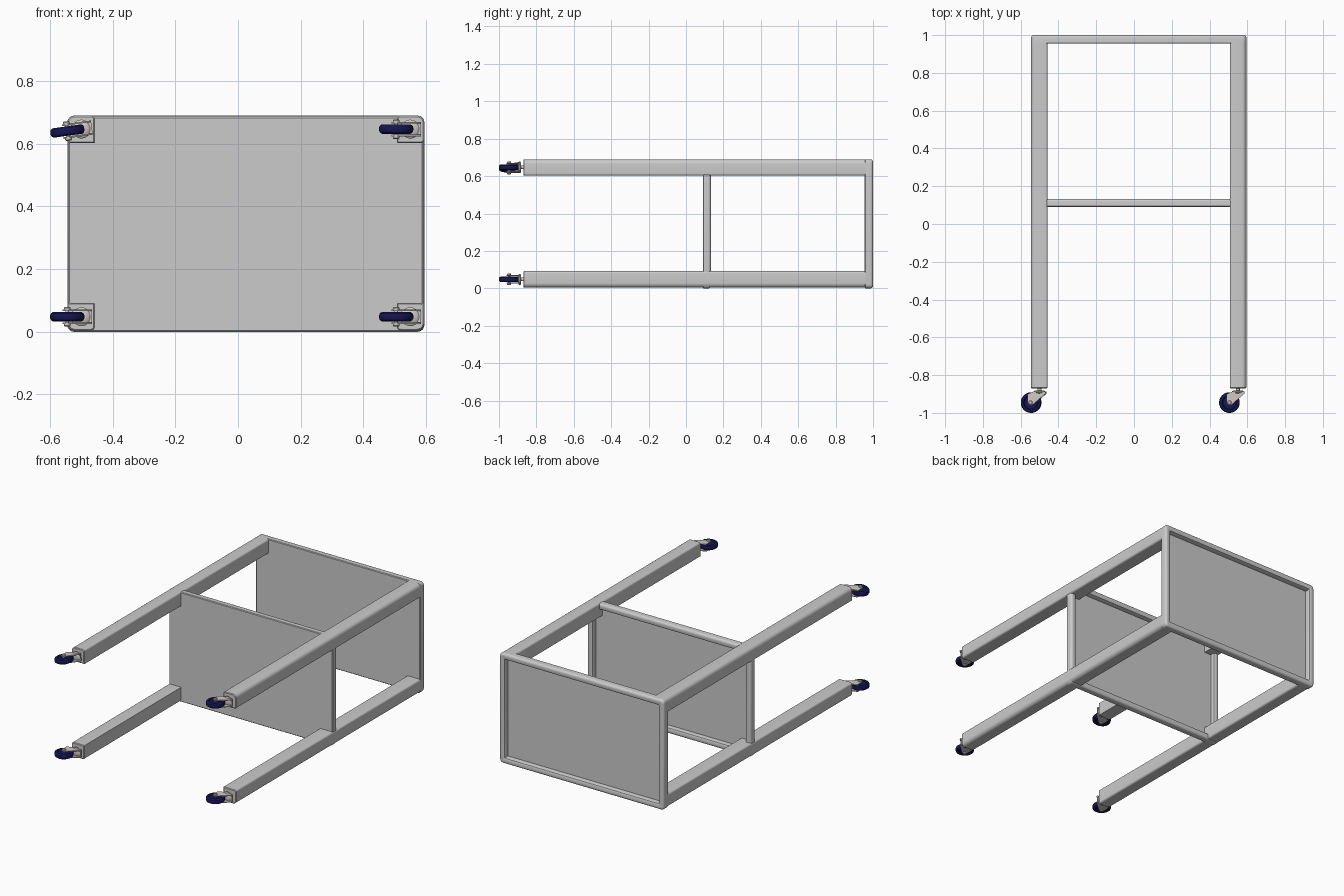
import bpy, bmesh, math
from mathutils import Matrix, Vector

if "Cube" in bpy.data.objects:
    bpy.data.objects.remove(bpy.data.objects["Cube"])

X0, X1, Z0, Z1 = -0.545, 0.595, 0.0, 0.69


def material(name, rgb):
    m = bpy.data.materials.new(name)
    m.diffuse_color = (*rgb, 1)
    m.use_nodes = True
    m.node_tree.nodes["Principled BSDF"].inputs["Base Color"].default_value = m.diffuse_color
    return m


tyre_mat = material("navy_rubber", (0.008, 0.008, 0.09))
metal_mat = material("warm_metal", (0.62, 0.59, 0.55))


def rounded_rect(x0, x1, z0, z1, radii, n=6):
    """Outline in x,z; radii run lower-left, lower-right, upper-right, upper-left."""
    pts = []
    for i, (cx, cz, sx, sz) in enumerate([(x0, z0, 1, 1), (x1, z0, -1, 1),
                                          (x1, z1, -1, -1), (x0, z1, 1, -1)]):
        r = radii[i]
        for k in range(n + 1):
            a = math.pi * (1 + i / 2 + k / n / 2)
            pts.append((cx + sx * r + r * math.cos(a), cz + sz * r + r * math.sin(a)))
    return pts


def skin(bm, loops, cap=True):
    rings = [[bm.verts.new(p) for p in loop] for loop in loops]
    for a, b in zip(rings, rings[1:]):
        for i in range(len(a)):
            j = (i + 1) % len(a)
            bm.faces.new((a[i], a[j], b[j], b[i]))
    if cap:
        bm.faces.new(rings[0])
        bm.faces.new(rings[-1])


def to_mesh(bm, name, mat=None):
    bmesh.ops.recalc_face_normals(bm, faces=bm.faces)
    me = bpy.data.meshes.new(name)
    bm.to_mesh(me)
    bm.free()
    if mat:
        me.materials.append(mat)
    return me


def place(name, me, loc=(0, 0, 0), roll=0.0):
    ob = bpy.data.objects.new(name, me)
    ob.location, ob.rotation_euler = loc, (0, roll, 0)
    bpy.context.collection.objects.link(ob)
    return ob


# shelves: trays with a rounded rim, recessed towards +y
def tray(name, y0, y1, gap):
    r, rim, floor = 0.014, 0.038, 0.012
    prof = [(0.004, y0), (0.0, y0 + 0.004)]
    prof += [(r - r * math.cos(a), y1 - r + r * math.sin(a))
             for a in [k * math.pi / 10 for k in range(6)]]
    prof += [(rim - 0.008, y1), (rim - 0.003, y1 - 0.003), (rim, y1 - 0.009), (rim, y0 + floor)]
    loops = []
    for d, y in prof:
        cr = max(0.022 - d, 0.003)
        loops.append([(x, y, z) for x, z in rounded_rect(
            X0 + gap + d, X1 - gap - d, Z0 + d, Z1 - gap - d, [cr] * 4)])
    bm = bmesh.new()
    skin(bm, loops)
    place(name, to_mesh(bm, name))


tray("top_shelf", 0.955, 1.0, 0.0)
tray("middle_shelf", 0.09, 0.133, 0.003)


# legs: square posts, largest rounding on the outer corner
W = 0.088
for i, (sx, sz) in enumerate([(0, 0), (1, 0), (1, 1), (0, 1)]):
    name = ("lower" if sz == 0 else "upper") + ("_right" if sx else "_left") + "_leg"
    radii = [0.012] * 4
    radii[i] = 0.024
    radii[(i + 2) % 4] = 0.002
    x = X1 - W if sx else X0
    z = Z1 - W if sz else Z0 + 0.004
    loops = []
    for d, y in [(0.004, -0.87), (0, -0.866), (0, 0.96)]:
        rr = [max(r - d, 0.001) for r in radii]
        loops.append([(px, y, pz) for px, pz in rounded_rect(x + d, x + W - d, z + d, z + W - d, rr)])
    bm = bmesh.new()
    skin(bm, loops)
    place(name, to_mesh(bm, name))


# caster parts, in local space: stem along y at the origin, wheel axle along z
def lathe(bm, profile, axis, centre, n=32):
    loops = []
    for r, h in profile:
        ring = []
        for k in range(n):
            a = 2 * math.pi * k / n
            c, s = r * math.cos(a), r * math.sin(a)
            ring.append(Vector(centre) + Vector((c, h, s) if axis == 'y' else (c, s, h)))
        loops.append(ring)
    skin(bm, loops)


AXLE = (-0.045, -0.075, 0)

bm = bmesh.new()  # tyre with rounded tread and dished sides
half = [(0.016, 0.010), (0.034, 0.010), (0.038, 0.015), (0.046, 0.015), (0.052, 0.011), (0.0545, 0.005)]
lathe(bm, [(r, -h) for r, h in half] + [(r, h) for r, h in reversed(half)], 'z', AXLE, 40)
wheel_me = to_mesh(bm, "caster_wheel", tyre_mat)

bm = bmesh.new()  # axle bolt with heads
lathe(bm, [(0.008, -0.031), (0.011, -0.028), (0.011, -0.022), (0.006, -0.022),
           (0.006, 0.022), (0.011, 0.022), (0.011, 0.028), (0.008, 0.031)], 'z', AXLE, 20)
axle_me = to_mesh(bm, "caster_axle", metal_mat)

bm = bmesh.new()  # stem and swivel bearing
lathe(bm, [(0.010, 0.02), (0.010, -0.011), (0.024, -0.011), (0.030, -0.015),
           (0.030, -0.021), (0.022, -0.027), (0.010, -0.029)], 'y', (0, 0, 0))
swivel_me = to_mesh(bm, "caster_swivel", metal_mat)

bm = bmesh.new()  # two fork cheeks and the bridge between them
cheek = [(0.034, -0.017), (0.034, -0.028), (-0.028, -0.082), (-0.040, -0.090),
         (-0.052, -0.088), (-0.060, -0.078), (-0.060, -0.030), (-0.030, -0.017)]
for s in (-1, 1):
    skin(bm, [[(x, y, s * h) for x, y in cheek] for h in (0.018, 0.023)])
skin(bm, [[(x, y, h) for x, y in [(-0.030, -0.0165), (0.034, -0.0165), (0.034, -0.023), (-0.022, -0.021)]]
          for h in (-0.023, 0.023)])
fork_me = to_mesh(bm, "caster_fork", metal_mat)

for sx, cx in (("left", -0.5), ("right", 0.55)):
    for sz, cz in (("lower", 0.048), ("upper", 0.647)):
        roll = math.radians(-8) if (sx, sz) == ("left", "upper") else 0
        for part, me in (("wheel", wheel_me), ("axle", axle_me), ("swivel", swivel_me), ("fork", fork_me)):
            place(f"{sz}_{sx}_caster_{part}", me, (cx, -0.8705, cz), roll)

# smooth shading with sharp edges kept
for me in {o.data for o in bpy.context.scene.objects}:
    me.shade_smooth()
    me.set_sharp_from_angle(angle=math.radians(32))
